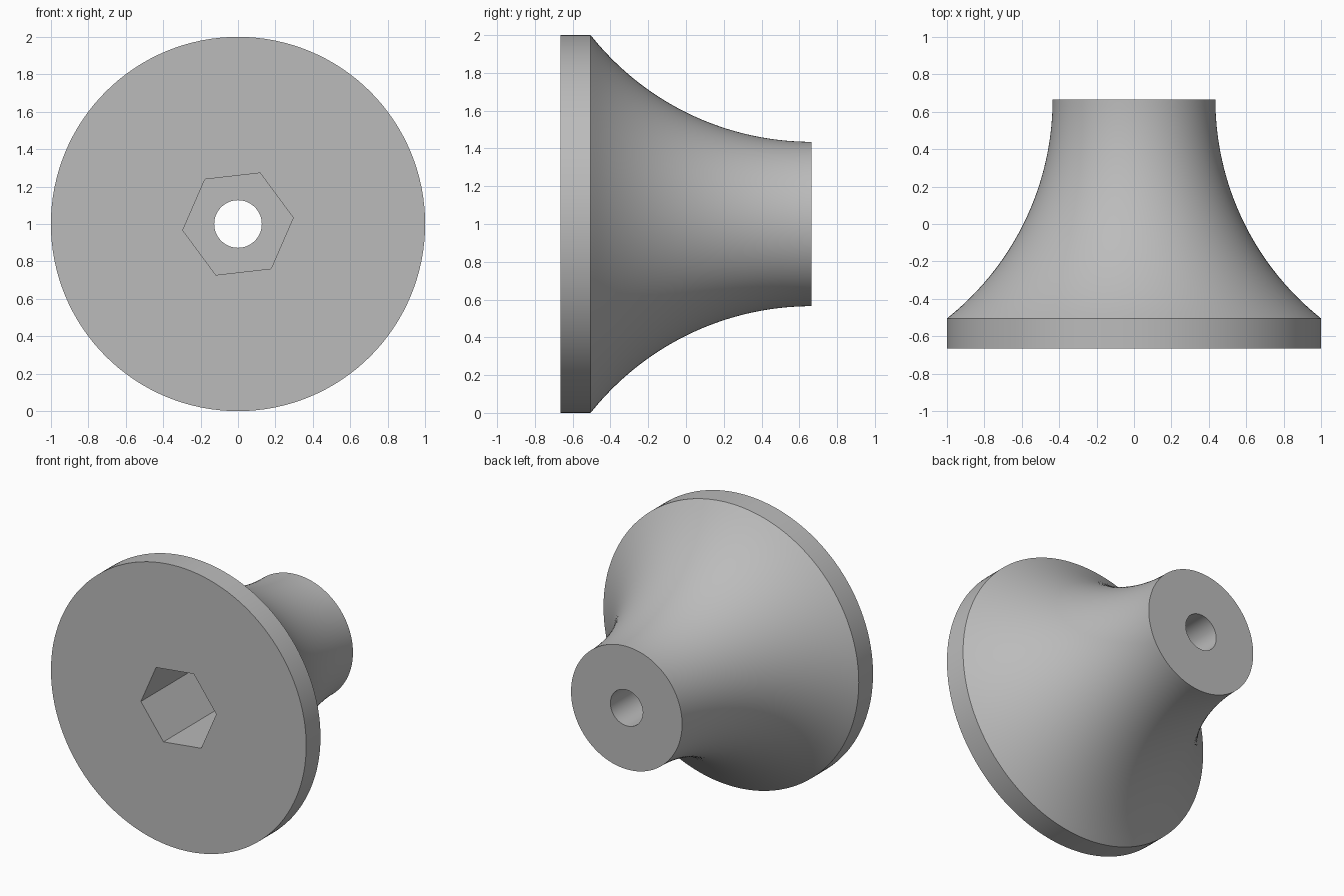
import bpy
import bmesh
from math import sin, cos, pi, radians, sqrt
from mathutils import Matrix, Vector

if "Cube" in bpy.data.objects:
    bpy.data.objects.remove(bpy.data.objects["Cube"], do_unlink=True)

SEGMENTS = 128
FRONT, BACK, FLANGE = -0.665, 0.665, -0.505
RIM, NECK, BORE = 1.0, 0.435, 0.127
HEX_RADIUS, HEX_DEPTH, HEX_TURN = 0.297, 0.66, radians(6.5)

grey = bpy.data.materials.new("plain grey")
grey.use_nodes = True
grey.diffuse_color = (0.5, 0.5, 0.5, 1)
grey.node_tree.nodes["Principled BSDF"].inputs["Base Color"].default_value = (0.5, 0.5, 0.5, 1)


def add_object(name, bm):
    bmesh.ops.recalc_face_normals(bm, faces=bm.faces)
    mesh = bpy.data.meshes.new(name)
    bm.to_mesh(mesh)
    bm.free()
    mesh.materials.append(grey)
    obj = bpy.data.objects.new(name, mesh)
    bpy.context.collection.objects.link(obj)
    return obj


# Concave flare: an arc that ends parallel to the axis at the neck
length, rise = BACK - FLANGE, RIM - NECK
arc_radius = (length ** 2 + rise ** 2) / (2 * rise)
flare = []
for i in range(33):
    y = FLANGE + length * i / 32
    flare.append((y, NECK + arc_radius - sqrt(arc_radius ** 2 - (BACK - y) ** 2)))
profile = [(FRONT, BORE), (FRONT, RIM)] + flare + [(BACK, BORE)]

# Flared body with its bore, turned around the y axis
bm = bmesh.new()
rings = []
for s in range(SEGMENTS):
    a = 2 * pi * s / SEGMENTS
    rings.append([bm.verts.new((r * cos(a), y, 1 + r * sin(a))) for y, r in profile])
for s in range(SEGMENTS):
    here, there = rings[s], rings[(s + 1) % SEGMENTS]
    for i in range(len(profile)):
        j = (i + 1) % len(profile)
        bm.faces.new((here[i], here[j], there[j], there[i]))
body = add_object("flared_body", bm)

# Hexagonal pocket cutter
bm = bmesh.new()
start = FRONT - 0.1
base = bm.faces.new([
    bm.verts.new((HEX_RADIUS * cos(HEX_TURN + k * pi / 3), start,
                  1 + HEX_RADIUS * sin(HEX_TURN + k * pi / 3))) for k in range(6)])
extruded = bmesh.ops.extrude_face_region(bm, geom=[base], use_keep_orig=True)
tips = [v for v in extruded["geom"] if isinstance(v, bmesh.types.BMVert)]
bmesh.ops.translate(bm, verts=tips, vec=(0, HEX_DEPTH + 0.1, 0))
cutter = add_object("hex_pocket_cutter", bm)
cutter.hide_render = True

# Cut the pocket, then smooth the turned surfaces
cut = body.modifiers.new("hex pocket", "BOOLEAN")
cut.operation = "DIFFERENCE"
cut.solver = "EXACT"
cut.object = cutter
bpy.ops.object.select_all(action="DESELECT")
bpy.context.view_layer.objects.active = body
body.select_set(True)
bpy.ops.object.modifier_apply(modifier=cut.name)
bpy.data.objects.remove(cutter, do_unlink=True)
bpy.ops.object.shade_smooth_by_angle(angle=radians(30))
